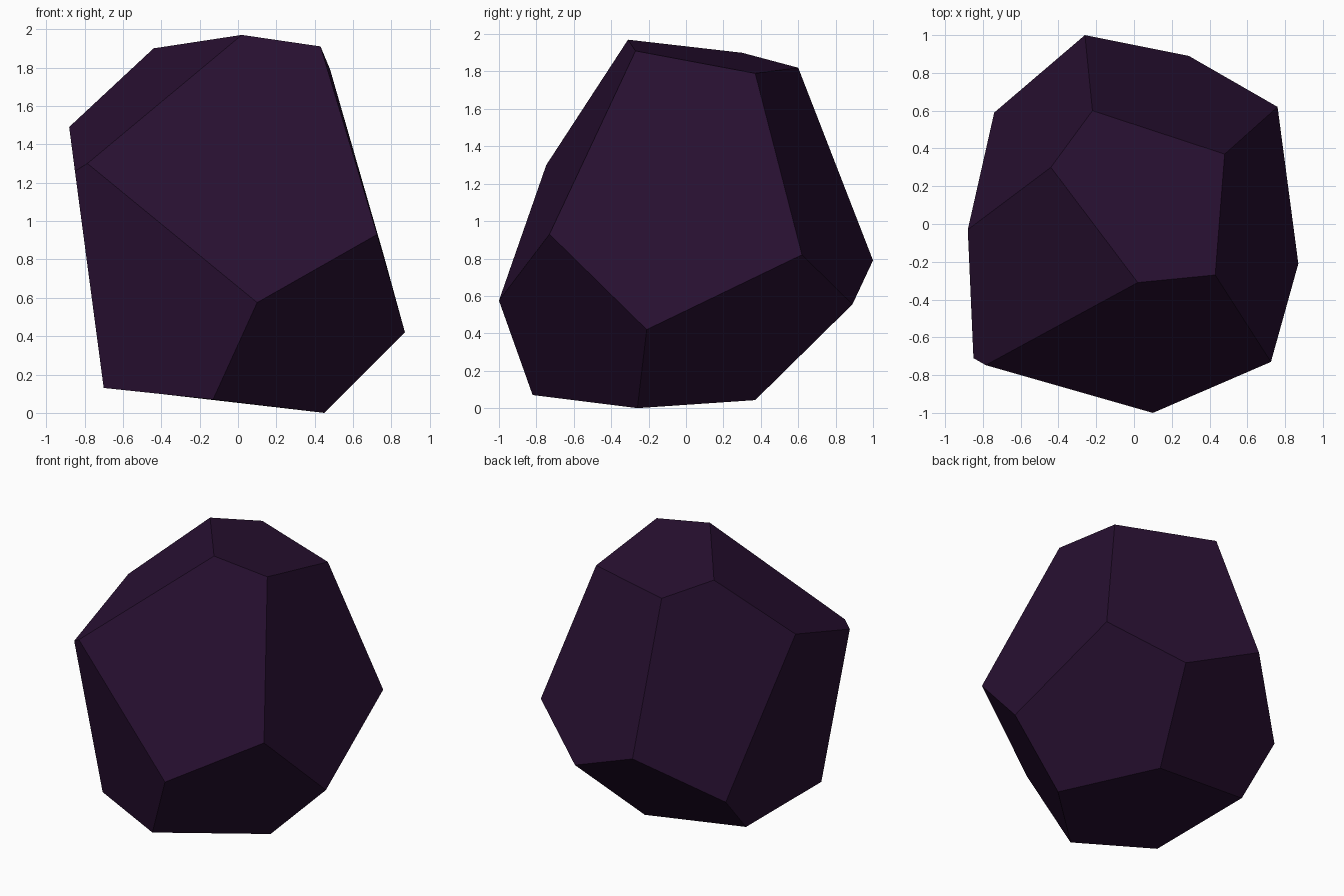
import bpy, bmesh

if "Cube" in bpy.data.objects:
    bpy.data.objects.remove(bpy.data.objects["Cube"])

# Corner points of the twelve-sided stone
corners = {
    # top facet
    "A": (0.02, -0.31, 1.97), "B": (0.43, -0.27, 1.91), "C": (0.48, 0.37, 1.79),
    "D": (-0.22, 0.60, 1.82), "E": (-0.44, 0.30, 1.90),
    # belt
    "F": (0.76, 0.62, 0.82), "G": (0.87, -0.21, 0.42), "H": (0.725, -0.73, 0.93),
    "I": (0.10, -1.00, 0.575), "J": (-0.785, -0.747, 1.30), "K": (-0.88, -0.03, 1.49),
    "L": (-0.85, -0.71, 1.26), "M": (-0.26, 1.00, 0.79), "N": (0.29, 0.89, 0.555),
    "O": (-0.74, 0.59, 0.44),
    # bottom facet
    "P": (0.45, -0.26, 0.0), "Q": (-0.13, -0.82, 0.07), "R": (-0.70, -0.59, 0.13),
    "S": (0.08, 0.37, 0.043), "T": (-0.70, 0.295, 0.133),
}

# Twelve pentagonal facets: top, upper ring, lower ring, bottom
facets = ("ABCDE BCFGH ABHIJ AEKLJ CDMNF DEKOM "
          "JIQRL IHGPQ GFNSP KLRTO MNSTO PQRTS").split()

bm = bmesh.new()
verts = {name: bm.verts.new(co) for name, co in corners.items()}
for facet in facets:
    bm.faces.new([verts[c] for c in facet])
bmesh.ops.recalc_face_normals(bm, faces=bm.faces)

mesh = bpy.data.meshes.new("faceted_stone")
bm.to_mesh(mesh)
bm.free()

# Single dark purple colour
purple = bpy.data.materials.new("dark purple")
purple.diffuse_color = (0.021, 0.005, 0.031, 1.0)
purple.use_nodes = True
purple.node_tree.nodes["Principled BSDF"].inputs["Base Color"].default_value = purple.diffuse_color
mesh.materials.append(purple)

stone = bpy.data.objects.new("faceted_stone", mesh)
bpy.context.collection.objects.link(stone)
